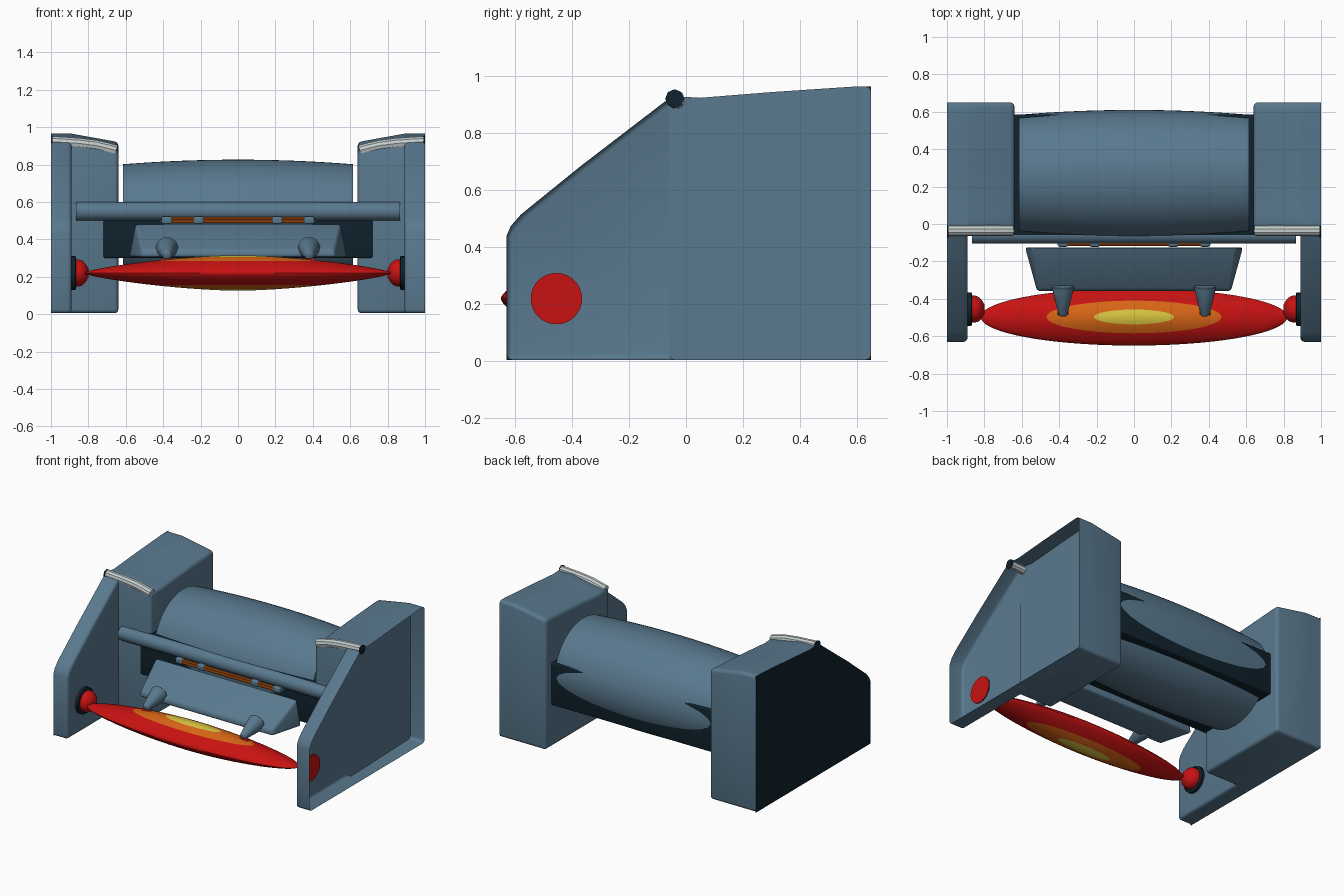
import bpy, bmesh, math
from mathutils import Matrix, Vector

cube = bpy.data.objects.get("Cube")
if cube:
    bpy.data.objects.remove(cube, do_unlink=True)


def material(name, r, g, b):
    m = bpy.data.materials.new(name)
    m.use_nodes = True
    m.diffuse_color = (r, g, b, 1)
    m.node_tree.nodes["Principled BSDF"].inputs["Base Color"].default_value = (r, g, b, 1)
    return m


BLUE = material("slate blue", .10, .19, .27)
DARK = material("dark teal", .005, .016, .026)
RED = material("red", .58, .006, .006)
ORANGE = material("orange", .68, .13, .008)
YELLOW = material("yellow", .68, .55, .05)
SILVER = material("silver", .55, .6, .6)


def finish(ob, mats, bevel=0, segments=3):
    """Assign materials, round the edges and smooth the object."""
    for m in mats:
        ob.data.materials.append(m)
    bpy.ops.object.select_all(action='DESELECT')
    ob.select_set(True)
    bpy.context.view_layer.objects.active = ob
    if ob.type == 'CURVE':
        bpy.ops.object.convert(target='MESH')
    if bevel:
        mod = ob.modifiers.new("round", 'BEVEL')
        mod.width, mod.segments, mod.limit_method = bevel, segments, 'ANGLE'
        bpy.ops.object.modifier_apply(modifier=mod.name)
    bpy.ops.object.shade_smooth_by_angle(angle=math.radians(35))
    return ob


def from_bmesh(name, bm, mats, bevel=0, segments=3, recalc=True):
    if recalc:
        bmesh.ops.recalc_face_normals(bm, faces=bm.faces)
    me = bpy.data.meshes.new(name)
    bm.to_mesh(me)
    bm.free()
    ob = bpy.data.objects.new(name, me)
    bpy.context.collection.objects.link(ob)
    return finish(ob, mats, bevel, segments)


def box(name, lo, hi, mat, bevel=0):
    bm = bmesh.new()
    bmesh.ops.create_cube(bm, size=1)
    lo, hi = Vector(lo), Vector(hi)
    for v in bm.verts:
        v.co = [(a + b) / 2 + c * (b - a) for a, b, c in zip(lo, hi, v.co)]
    return from_bmesh(name, bm, [mat], bevel)


def lathe_x(name, stations, cy, cz, mat, sides=48, squash=1):
    """Rings of (x, radius) around an axis along x, capped at both ends."""
    bm = bmesh.new()
    rings = []
    for x, r in stations:
        rings.append([bm.verts.new((x, cy + r * math.cos(a), cz + squash * r * math.sin(a)))
                      for a in (2 * math.pi * i / sides for i in range(sides))])
    for a, b in zip(rings, rings[1:]):
        for i in range(sides):
            j = (i + 1) % sides
            bm.faces.new((a[i], a[j], b[j], b[i]))
    bm.faces.new(rings[0])
    bm.faces.new(rings[-1])
    return from_bmesh(name, bm, [mat])


def tube(name, points, radius, mat):
    cu = bpy.data.curves.new(name, 'CURVE')
    cu.dimensions = '3D'
    cu.bevel_depth, cu.bevel_resolution, cu.use_fill_caps = radius, 3, True
    sp = cu.splines.new('POLY')
    sp.points.add(len(points) - 1)
    for p, co in zip(sp.points, points):
        p.co = (*co, 1)
    ob = bpy.data.objects.new(name, cu)
    bpy.context.collection.objects.link(ob)
    return finish(ob, [mat])


# Side housings: open shells with a thin front fin and a deep rear block
PROFILE = [(-.63, .005), (-.63, .44), (-.615, .475), (-.58, .515), (-.37, .685), (-.07, .915),
           (-.03, .93), (.05, .925), (.3, .945), (.6, .965), (.65, .965), (.65, .005)]


def housing(name, side):
    bm = bmesh.new()
    outer = bm.faces.new([bm.verts.new((1, y, z)) for y, z in PROFILE])
    moved = bmesh.ops.extrude_face_region(bm, geom=[outer])["geom"]
    bmesh.ops.translate(bm, vec=(-.11, 0, 0), verts=[g for g in moved if isinstance(g, bmesh.types.BMVert)])
    # split the inner wall and push the rear part inward
    bmesh.ops.bisect_plane(bm, geom=bm.verts[:] + bm.edges[:] + bm.faces[:],
                           plane_co=(0, -.06, 0), plane_no=(0, 1, 0))
    inner = [f for f in bm.faces if all(v.co.x < .9 for v in f.verts) and f.calc_center_median().y > -.06]
    moved = bmesh.ops.extrude_face_region(bm, geom=inner)["geom"]
    for v in [g for g in moved if isinstance(g, bmesh.types.BMVert)]:
        v.co.x -= .25
        if v.co.z > .5:
            v.co.z -= .045
    bmesh.ops.recalc_face_normals(bm, faces=bm.faces)
    opening = [f for f in bm.faces if all(v.co.x > .99 for v in f.verts)]
    bmesh.ops.delete(bm, geom=opening, context='FACES')
    bmesh.ops.scale(bm, vec=(side, 1, 1), verts=bm.verts)
    if side < 0:
        bmesh.ops.reverse_faces(bm, faces=bm.faces)
    from_bmesh(name, bm, [BLUE], .025, recalc=False)


for side, word in ((1, "left"), (-1, "right")):
    housing(word + "_housing", side)
    # Curved trim strip with a dark end
    tube(word + "_trim", [(side * x, -.035, z) for x, z in
                          ((.65, .875), (.7, .888), (.76, .902), (.85, .913), (.994, .922))], .03, SILVER)
    lathe_x(word + "_trim_end", [(side * .993, .033), (side, .033)], -.04, .922, DARK, 8)
    # Bearing: dark washer, red knob and outer disc
    lathe_x(word + "_washer", [(side * .865, .08), (side * .87, .09), (side * .895, .09)], -.455, .22, DARK)
    lathe_x(word + "_knob", [(side * x, r) for x, r in
                             ((.8, .025), (.815, .05), (.83, .065), (.85, .072), (.88, .072))],
            -.455, .22, RED)
    lathe_x(word + "_bearing_disc", [(side * .885, .09), (side * .897, .09)], -.455, .22, RED)

# Dark cover closing the outer face of the right housing
bm = bmesh.new()
bm.faces.new([bm.verts.new((-.999, y, z)) for y, z in reversed(PROFILE)])
from_bmesh("right_cover", bm, [DARK], recalc=False)

# Barrel roller set in a dark cradle
box("cradle", (-.72, -.068, .3), (.72, .585, .6), DARK, .01)
N = 16
lathe_x("roller", [(.615 * t, .345 - .026 * t * t) for t in (2 * i / N - 1 for i in range(N + 1))],
        .265, .5, BLUE, 64, .945)

# Cross bar with clipped accent rods
lathe_x("cross_bar", [(-.865, .05), (.865, .05)], -.055, .55, BLUE, 32)
for i, (y, z) in enumerate(((-.108, .512), (-.108, .494))):
    tube("accent_rod_%d" % i, [(-.39, y, z), (.39, y, z)], .009, ORANGE)
for i, x in enumerate((-.38, -.21, .21, .38)):
    box("clip_%d" % i, (x - .028, -.122, .482), (x + .028, -.07, .522), BLUE, .01)

# Sloping wedge tray
bm = bmesh.new()
section = [(.55, -.125, .485), (.515, -.355, .345), (.52, -.36, .305), (.585, -.125, .305)]
ends = [[bm.verts.new((s * x, y, z)) for x, y, z in section] for s in (-1, 1)]
for i in range(4):
    j = (i + 1) % 4
    bm.faces.new((ends[0][i], ends[0][j], ends[1][j], ends[1][i]))
for e in ends:
    bm.faces.new(e)
from_bmesh("tray", bm, [BLUE], .015)

# Tapered support fingers from the tray to the spindle
for s, word in ((1, "left"), (-1, "right")):
    bm = bmesh.new()
    bmesh.ops.create_cone(bm, cap_ends=True, segments=20, radius1=.062, radius2=.022, depth=.17,
                          matrix=Matrix.Translation((s * .38, -.41, .335)) @ Matrix.Rotation(math.radians(105), 4, 'X'))
    from_bmesh(word + "_finger", bm, [BLUE], .012)
    lathe_x(word + "_finger_pad", [(s * .38 - .03, .018), (s * .38 + .03, .018)], -.47, .283, RED, 16)

# Flattened spindle with concentric colour zones
bm = bmesh.new()
LEVELS = [.07, .14, .2, .26, .34, .42, .5, .57, .66, .75, .83, .9, .95, .985]
SIDES = 72


def ring(r, sign):
    h = sign * (.035 * math.sqrt(1 - r * r) + .06 * (1 - r ** 1.5))
    return [bm.verts.new((.82 * r * math.cos(a), -.497 + .153 * r * math.sin(a), .22 + h))
            for a in (2 * math.pi * i / SIDES for i in range(SIDES))]


rim = ring(1, 1)
for sign in (1, -1):
    rings = [ring(r, sign) for r in LEVELS] + [rim]
    bm.faces.new(rings[0]).material_index = 2
    for k, r in enumerate(LEVELS):
        for i in range(SIDES):
            j = (i + 1) % SIDES
            f = bm.faces.new((rings[k][i], rings[k][j], rings[k + 1][j], rings[k + 1][i]))
            f.material_index = 2 if r < .26 else 1 if r < .57 else 0
from_bmesh("spindle", bm, [RED, ORANGE, YELLOW])
